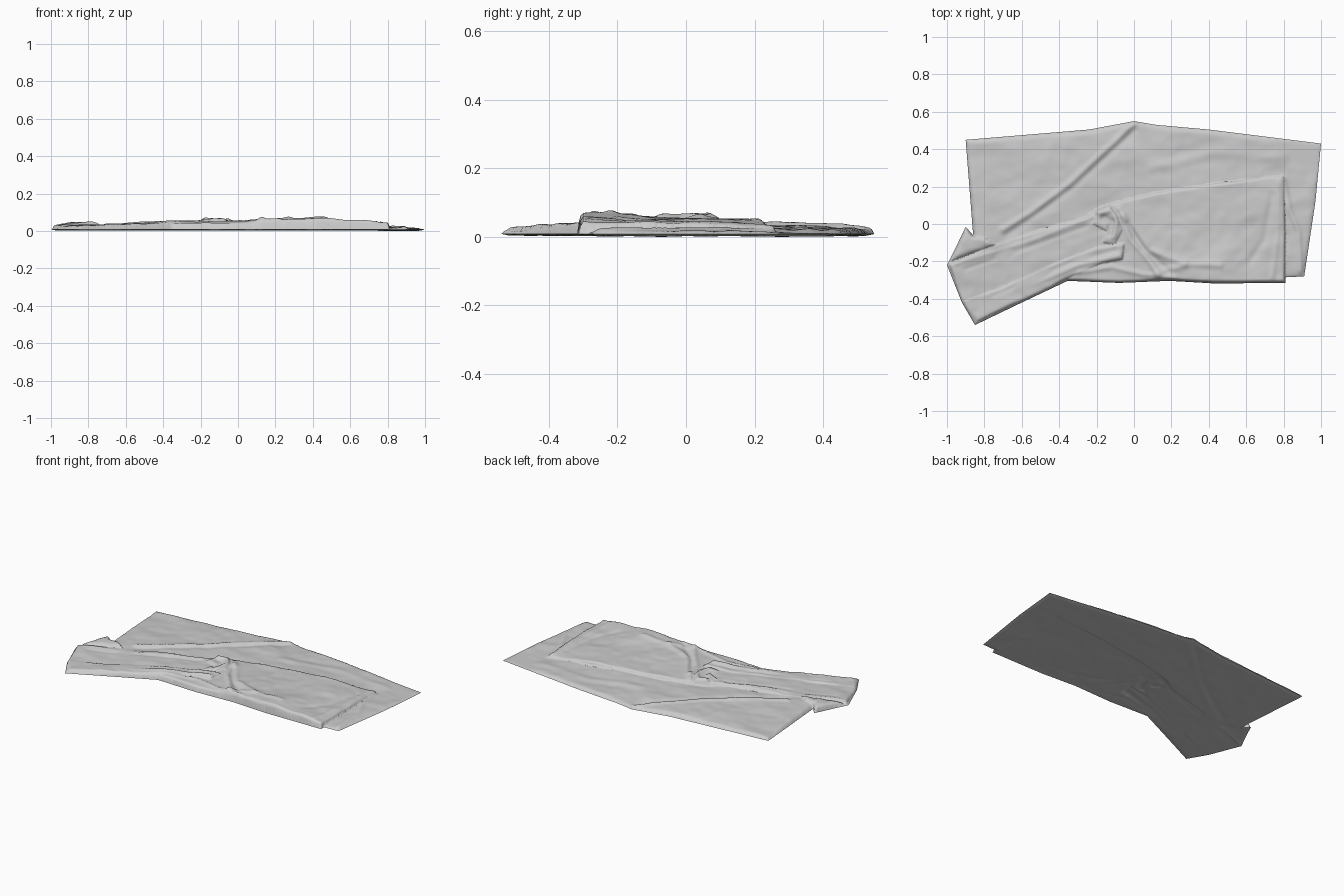
import bpy, math
from mathutils import Vector, noise
from mathutils.geometry import delaunay_2d_cdt

if "Cube" in bpy.data.objects:
    bpy.data.objects.remove(bpy.data.objects["Cube"])

STEP = 0.0095


def seg_dist(x, y, a, b):
    dx, dy = b[0] - a[0], b[1] - a[1]
    t = ((x - a[0]) * dx + (y - a[1]) * dy) / (dx * dx + dy * dy)
    t = min(1, max(0, t))
    return math.hypot(x - a[0] - t * dx, y - a[1] - t * dy)


def line_dist(x, y, pts, closed=True):
    ends = pts[1:] + pts[:1] if closed else pts[1:]
    return min(seg_dist(x, y, a, b) for a, b in zip(pts, ends))


def inside(x, y, poly):
    hit = False
    for a, b in zip(poly, poly[1:] + poly[:1]):
        if (a[1] > y) != (b[1] > y) and x < a[0] + (y - a[1]) * (b[0] - a[0]) / (b[1] - a[1]):
            hit = not hit
    return hit


def blend(x, y, ctrl):
    # smooth height interpolation between control points
    tw = tz = 0
    for cx, cy, cz in ctrl:
        w = 1 / ((x - cx) ** 2 + (y - cy) ** 2 + 0.004) ** 1.5
        tw += w
        tz += w * cz
    return tz / tw


def wrinkle(x, y, amp, seed):
    broad = noise.noise(Vector((x * 5, y * 7, seed)))
    fine = noise.noise(Vector((x * 11 + y * 6, y * 15 - x * 5, seed + 9)))
    sharp = abs(noise.noise(Vector((x * 9 - y * 5, y * 10 + x * 4, seed + 17))))
    return amp * (broad + 0.55 * fine - 0.5 * sharp)


def fold(low, x, y, outline, ctrl, creases, amp, seed, rim):
    # height of one cloth fold: soft body, rounded rim and creases, resting on the height below
    t = min(1, line_dist(x, y, outline) / rim)
    body = blend(x, y, ctrl) + wrinkle(x, y, amp, seed)
    for a, w, pts in creases:
        c = line_dist(x, y, pts, False)
        if c < 3 * w:
            body += a * math.exp(-(c / w) ** 2)
    return low + max(0.003, body - low) * math.sqrt(1 - (1 - t) ** 2)


def walk(outline, offsets):
    # evenly spaced points along an outline, at sideways offsets
    pts = []
    for a, b in zip(outline, outline[1:] + outline[:1]):
        length = math.dist(a, b)
        nx, ny = (b[1] - a[1]) / length, (a[0] - b[0]) / length
        n = max(1, int(length / STEP))
        for i in range(n):
            t = i / n
            for o in offsets:
                pts.append(Vector((a[0] + t * (b[0] - a[0]) + nx * o, a[1] + t * (b[1] - a[1]) + ny * o)))
    return pts


# outlines of the cloth and its folds, seen from above
whole = [(-.90, .45), (-.24, .505), (0, .55), (.12, .53), (.40, .505), (1.0, .43), (.97, .12), (.91, -.28),
         (.81, -.285), (.81, -.315), (.43, -.318), (.19, -.304), (-.08, -.315), (-.355, -.304), (-.60, -.42),
         (-.85, -.54), (-.92, -.42), (-1.0, -.22), (-.96, -.14), (-.90, -.015), (-.86, -.06)]
flap = [(.80, .26), (.45, .22), (.10, .165), (-.12, .11), (-.20, .08), (-.26, .035), (-.50, -.03), (-.80, -.13),
        (-.99, -.215), (-.92, -.415), (-.845, -.535), (-.60, -.417), (-.355, -.300), (-.08, -.311),
        (.19, -.300), (.43, -.314), (.807, -.311), (.81, -.05)]
sleeve = [(-.05, -.10), (-.06, -.19), (-.17, -.21), (-.36, -.29), (-.60, -.405), (-.84, -.522),
          (-.91, -.41), (-.72, -.345), (-.40, -.20), (-.20, -.125)]
tuck = [(-.74, -.11), (-.80, -.07), (-.86, -.065), (-.90, -.02), (-.955, -.14), (-.98, -.20), (-.82, -.14)]
knot = [(-.20, .07), (-.13, .10), (-.09, .05), (-.06, -.03), (-.10, -.11), (-.17, -.10), (-.15, -.04), (-.22, .0)]

# creases: (height, width, path)
back_creases = [(.009, .018, [(0, .54), (-.10, .44), (-.35, .21), (-.55, .06), (-.70, -.03)]),
                (-.005, .02, [(.0, .50), (-.32, .20), (-.68, -.06)]),
                (.008, .014, [(.80, .24), (.83, .08), (.88, -.04), (.89, -.25)]),
                (.005, .03, [(.10, .30), (.45, .38), (.8, .36)])]
flap_creases = [(.009, .016, [(-.06, .04), (-.02, -.08), (.07, -.18), (.13, -.27)]),
                (.009, .018, [(-.08, .08), (0, -.02), (.08, -.14), (.27, -.21)]),
                (-.009, .02, [(-.03, .0), (.05, -.13), (.18, -.25)]),
                (.007, .018, [(.12, -.26), (.30, -.215), (.46, -.22)]),
                (.007, .013, [(-.30, -.26), (-.12, -.23), (.05, -.27), (.22, -.285)]),
                (.005, .012, [(-.95, -.21), (-.55, -.09), (-.22, .04)]),
                (-.004, .012, [(-.9, -.24), (-.55, -.12), (-.25, -.01)]),
                (.005, .014, [(.77, .22), (.77, -.05), (.74, -.28)]),
                (-.005, .02, [(.74, .15), (.70, -.08), (.62, -.2)])]
knot_creases = [(.009, .014, [(-.18, .06), (-.12, .07), (-.09, .02), (-.11, -.07)]),
                (-.016, .014, [(-.16, .03), (-.12, .01), (-.13, -.05)])]
sleeve_creases = [(.006, .014, [(-.08, -.17), (-.3, -.22), (-.55, -.33)]),
                  (-.004, .014, [(-.1, -.14), (-.35, -.21), (-.75, -.38)])]

# approximate heights
back_z = [(.95, .4, .012), (.9, -.2, .017), (.5, .4, .023), (0, .5, .023), (-.1, .4, .034), (-.4, .2, .036),
          (-.8, .4, .026), (-.8, 0, .034), (-.5, -.1, .034), (.3, .2, .032), (.4, -.2, .038), (0, -.2, .032),
          (-.9, -.3, .016), (-.75, -.45, .016)]
flap_z = [(.8, .25, .033), (.4, .15, .052), (0, .12, .05), (-.15, .03, .05), (-.4, -.05, .047), (-.9, -.22, .033),
          (-.9, -.4, .024), (-.8, -.5, .022), (-.4, -.25, .038), (0, -.28, .046), (.2, -.25, .063),
          (.45, -.28, .070), (.65, -.28, .060), (.78, -.25, .042), (.5, 0, .054), (.75, 0, .042)]
sleeve_z = [(-.07, -.15, .060), (-.3, -.22, .050), (-.6, -.35, .038), (-.85, -.47, .028)]
tuck_z = [(-.85, -.09, .048), (-.93, -.12, .038)]
knot_z = [(-.13, .03, .062), (-.11, -.08, .060)]

# folds in stacking order: outline, heights, creases, wrinkle size, seed, rim width
folds = [(whole, back_z, back_creases, .005, 1, .035),
         (tuck, tuck_z, [], .012, 11, .025),
         (flap, flap_z, flap_creases, .006, 5, .013),
         (sleeve, sleeve_z, sleeve_creases, .005, 8, .014),
         (knot, knot_z, knot_creases, .006, 14, .018)]


def height(x, y):
    z = 0.008
    for f in folds:
        if f[0] is whole or inside(x, y, f[0]):
            z = fold(z, x, y, *f)
    return z


def under(x, y, top):
    # underside: almost flat on the ground, lifted a little where the folds above pull it up
    edge = math.exp(-(line_dist(x, y, whole) / .015) ** 2)
    pull = .15 + .2 * math.exp(-((x + .1) / .22) ** 2 - ((y + .12) / .13) ** 2)
    z = max(0, .003 + pull * (top - .025)) + wrinkle(x, y, .0015, 20)
    return max(0, z * (1 - edge) + .008 * edge)


# boundary, hem lines of each fold, then an even interior grid
ring = walk(whole, [0])
hems = [p for f in folds[1:] for p in walk(f[0], [-.002, .002])
        if inside(p.x, p.y, whole) and line_dist(p.x, p.y, whole) > .003]
points = ring + hems
row, y = 0, -.54
while y < .55:
    x = -1 + (row % 2) * STEP / 2
    while x < 1:
        if inside(x, y, whole) and line_dist(x, y, whole) > .005:
            points.append(Vector((x, y)))
        x += STEP
    y += STEP * .87
    row += 1

plan = delaunay_2d_cdt(points, [], [list(range(len(ring)))], 1, 1e-5)
up = []
for f in plan[2]:
    a, b, c = (plan[0][i] for i in f)
    up.append(list(f) if (b - a).cross(c - a) > 0 else list(reversed(f)))


def add_cloth(name, heights, faces):
    mesh = bpy.data.meshes.new(name)
    mesh.from_pydata([(p.x, p.y, z) for p, z in zip(plan[0], heights)], [], faces)
    mesh.shade_smooth()
    bpy.context.collection.objects.link(bpy.data.objects.new(name, mesh))


# visible top of the folded cloth, and the layer lying on the ground
tops = [height(p.x, p.y) for p in plan[0]]
lows = [under(p.x, p.y, z) for p, z in zip(plan[0], tops)]
add_cloth("folded_cloth_top", tops, up)
add_cloth("cloth_underside", lows, [f[::-1] for f in up])
